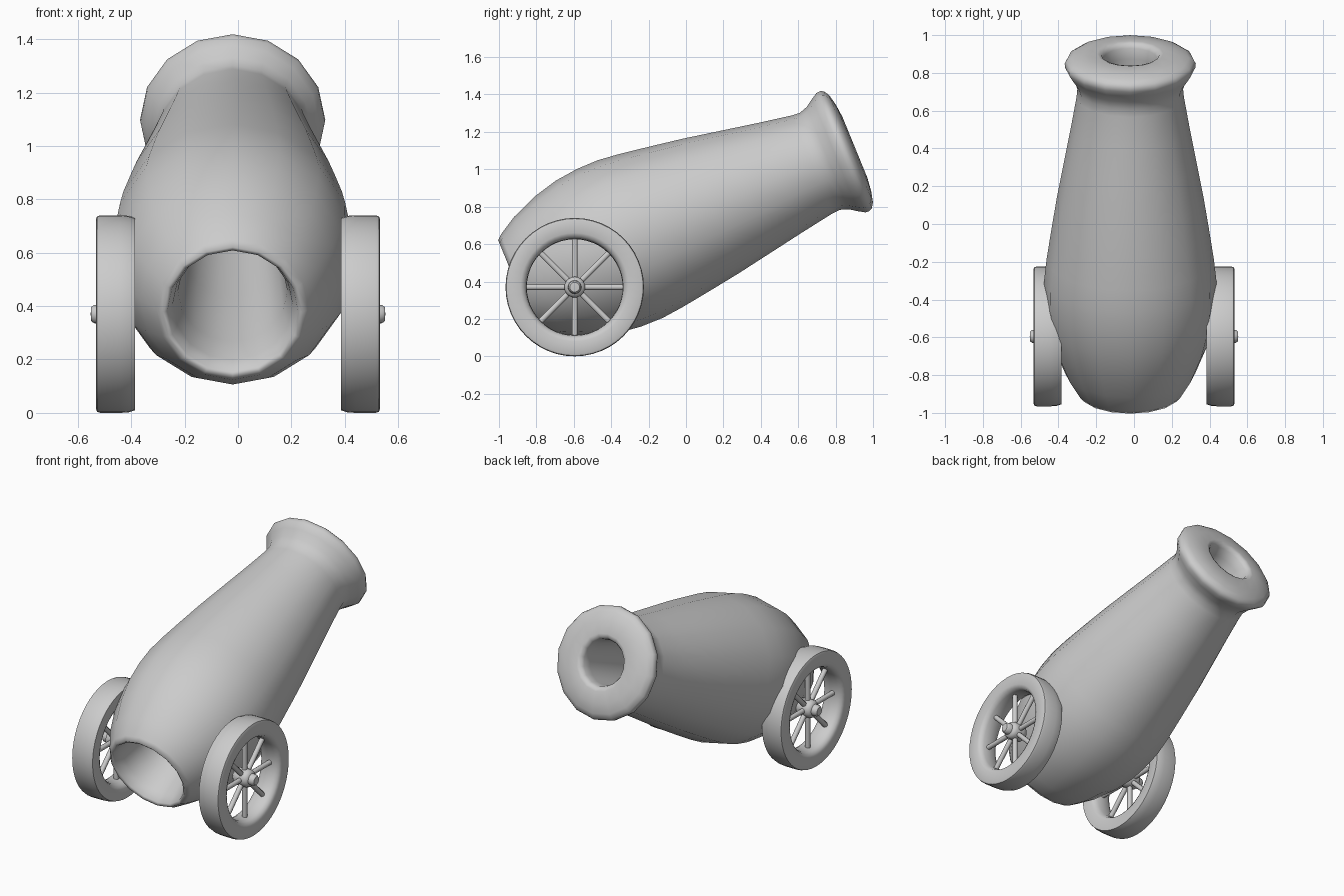
import bpy, bmesh, math
from mathutils import Matrix, Vector

if "Cube" in bpy.data.objects:
    bpy.data.objects.remove(bpy.data.objects["Cube"])


def lathe(name, profile, sides, matrix, closed=True, angle=45):
    """Revolve (radius, height) points about local z, then place with matrix."""
    bm = bmesh.new()
    rings = []
    for r, h in profile:
        if r < 1e-6:
            rings.append([bm.verts.new((0, 0, h))] * sides)
        else:
            rings.append([bm.verts.new((r * math.cos(2 * math.pi * i / sides),
                                        r * math.sin(2 * math.pi * i / sides), h))
                          for i in range(sides)])
    n = len(rings)
    for k in range(n if closed else n - 1):
        a, b = rings[k], rings[(k + 1) % n]
        for i in range(sides):
            j = (i + 1) % sides
            loop = list(dict.fromkeys([a[i], a[j], b[j], b[i]]))
            if len(loop) > 2:
                bm.faces.new(loop)
    bm.transform(matrix)
    bmesh.ops.recalc_face_normals(bm, faces=bm.faces)
    me = bpy.data.meshes.new(name)
    bm.to_mesh(me)
    bm.free()
    ob = bpy.data.objects.new(name, me)
    bpy.context.collection.objects.link(ob)
    bpy.ops.object.select_all(action='DESELECT')
    ob.select_set(True)
    bpy.context.view_layer.objects.active = ob
    bpy.ops.object.shade_smooth_by_angle(angle=math.radians(angle))
    return ob


# Barrel: one closed profile (outside, muzzle lip, bore), tilted upward
barrel_profile = [
    (0.262, -0.005), (0.285, 0.02), (0.345, 0.12), (0.406, 0.27), (0.44, 0.40),
    (0.455, 0.53), (0.456, 0.65), (0.443, 0.77), (0.416, 0.95), (0.389, 1.12),
    (0.352, 1.32), (0.315, 1.52), (0.284, 1.70), (0.28, 1.745), (0.295, 1.79),
    (0.325, 1.835), (0.345, 1.868), (0.347, 1.89), (0.338, 1.908), (0.31, 1.926),
    (0.25, 1.94), (0.175, 1.948), (0.155, 1.942), (0.142, 1.92), (0.138, 1.86),
    (0.155, 1.30), (0.185, 0.60), (0.205, 0.20), (0.225, 0.07), (0.245, 0.005)]
tilt = math.radians(22.3)
axis = Vector((0, math.cos(tilt), math.sin(tilt)))
place = Matrix.Translation((-0.02, -0.9, 0.38)) @ axis.to_track_quat('Z', 'Y').to_matrix().to_4x4()
lathe("barrel", barrel_profile, 16, place, angle=80)

# Wheels: rim, spokes and hub on each side
rim_profile = [
    (0.36, 0.385), (0.368, 0.41), (0.37, 0.44), (0.37, 0.515), (0.366, 0.528),
    (0.355, 0.532), (0.29, 0.532), (0.27, 0.524), (0.259, 0.50),
    (0.256, 0.46), (0.26, 0.42), (0.272, 0.395), (0.29, 0.385)]
hub_profile = [
    (0, 0.40), (0.035, 0.40), (0.05, 0.415), (0.056, 0.44), (0.056, 0.49),
    (0.05, 0.508), (0.036, 0.515), (0.034, 0.54), (0.026, 0.55), (0, 0.552)]
spoke_profile = [(0.016, 0.03), (0.016, 0.275)]

for side, sx in (("right", 1), ("left", -1)):
    centre = Matrix.Translation((0, -0.595, 0.37))
    turn = centre @ Matrix.Rotation(sx * math.pi / 2, 4, 'Y')
    lathe(side + "_wheel_rim", rim_profile, 48, turn)
    lathe(side + "_wheel_hub", hub_profile, 20, turn, closed=False)
    for k in range(8):
        m = (Matrix.Translation((sx * 0.465, 0, 0)) @ centre
             @ Matrix.Rotation(k * math.pi / 4, 4, 'X'))
        lathe(f"{side}_wheel_spoke_{k + 1}", spoke_profile, 10, m, closed=False)
